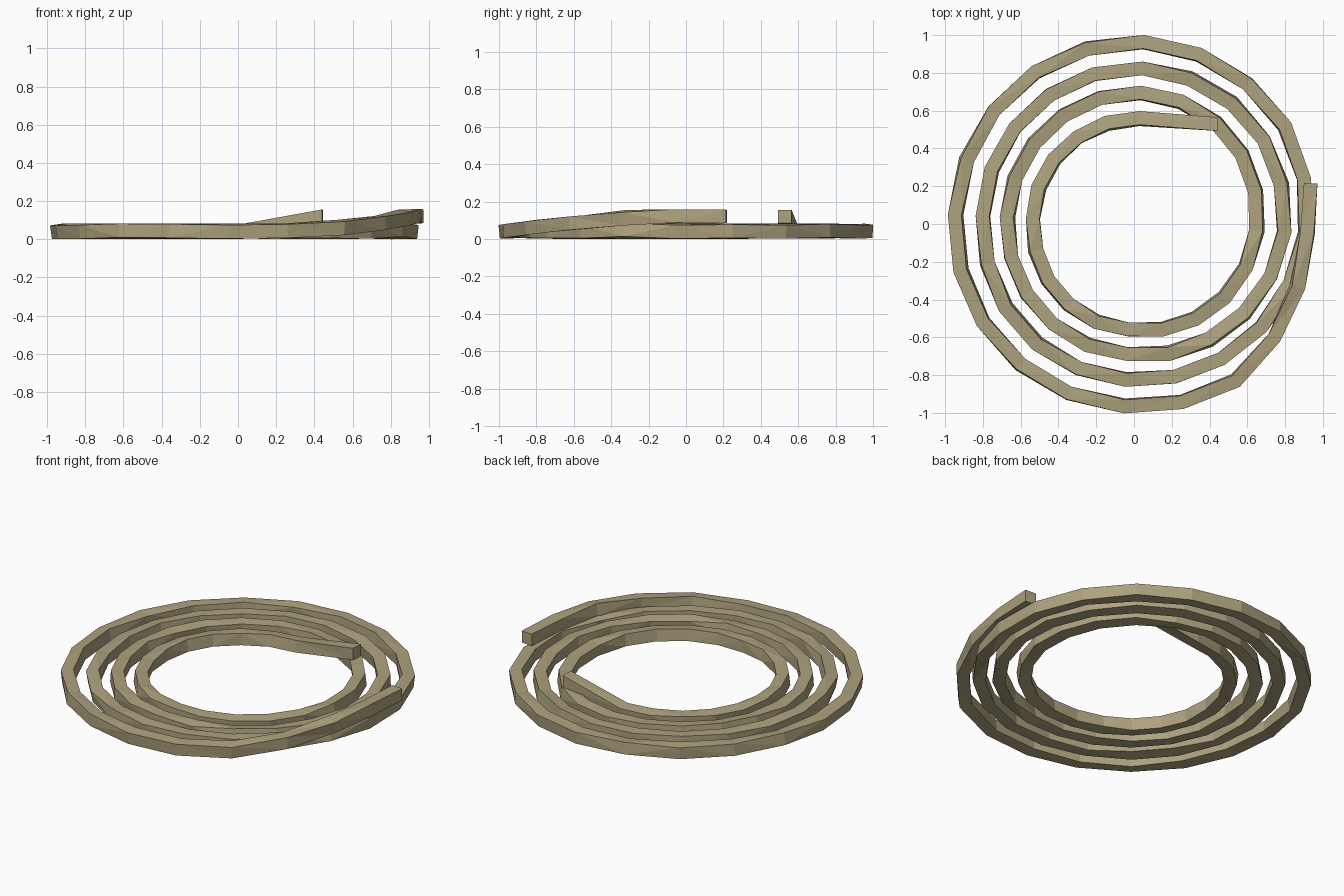
import bpy, bmesh, math, random
from mathutils import Vector

if "Cube" in bpy.data.objects:
    bpy.data.objects.remove(bpy.data.objects["Cube"])

random.seed(4)

# Spiral keys: winding angle in degrees -> radius, and -> centre height
RADIUS = [(50, .69), (70, .58), (90, .555), (180, .535), (270, .56), (315, .61),
          (360, .655), (405, .69), (450, .695), (540, .67), (630, .69), (675, .745),
          (720, .80), (765, .825), (810, .825), (900, .80), (990, .825), (1035, .86),
          (1080, .912), (1110, .95), (1170, .965), (1260, .945), (1350, .965),
          (1386, .99), (1406, .945), (1425, .92), (1440, .92), (1453, .96)]
HEIGHT = [(50, .124), (87, .046), (1362, .046), (1393, .075), (1413, .11),
          (1425, .124), (1453, .124)]


def lookup(keys, a):
    for (a0, v0), (a1, v1) in zip(keys, keys[1:]):
        if a <= a1:
            return v0 + (v1 - v0) * (a - a0) / (a1 - a0)
    return keys[-1][1]


def point(a):
    r, t = lookup(RADIUS, a), math.radians(a)
    return Vector((r * math.cos(t), r * math.sin(t), lookup(HEIGHT, a)))


# Coarse winding path, with a straight first segment crossing over the coil
angles = [50] + [87 + 18 * i for i in range(76)] + [1453]
path = [point(a) for a in angles]

# Square rope section swept along the path with slight uneven twist
bm = bmesh.new()
rings = []
H = .036
for i, p in enumerate(path):
    end = i in (0, len(path) - 1)
    d = path[min(i + 1, len(path) - 1)] - path[max(i - 1, 0)]
    side = Vector((d.y, -d.x, 0)).normalized()
    up = Vector((0, 0, 1))
    roll = 0 if end else math.radians(random.uniform(-11, 11))
    c, s = math.cos(roll), math.sin(roll)
    ring = []
    for u, v in ((-H, -H), (H, -H), (H, H), (-H, H)):
        ring.append(bm.verts.new(p + side * (u * c - v * s) + up * (u * s + v * c)))
    rings.append(ring)
for a, b in zip(rings, rings[1:]):
    for j in range(4):
        k = (j + 1) % 4
        bm.faces.new((a[j], a[k], b[k], b[j]))
bm.faces.new(rings[0])
bm.faces.new(rings[-1])
bmesh.ops.triangulate(bm, faces=bm.faces[:])
bmesh.ops.recalc_face_normals(bm, faces=bm.faces[:])

# Rest the coil on the ground
low = min(v.co.z for v in bm.verts)
bmesh.ops.translate(bm, verts=bm.verts[:], vec=(0, 0, -low))

mesh = bpy.data.meshes.new("rope_coil")
bm.to_mesh(mesh)
bm.free()
rope = bpy.data.objects.new("rope_coil", mesh)
bpy.context.collection.objects.link(rope)

# Tan rope colour
mat = bpy.data.materials.new("tan_rope")
mat.diffuse_color = (.42, .36, .21, 1)
mat.use_nodes = True
mat.node_tree.nodes["Principled BSDF"].inputs["Base Color"].default_value = mat.diffuse_color
mesh.materials.append(mat)
